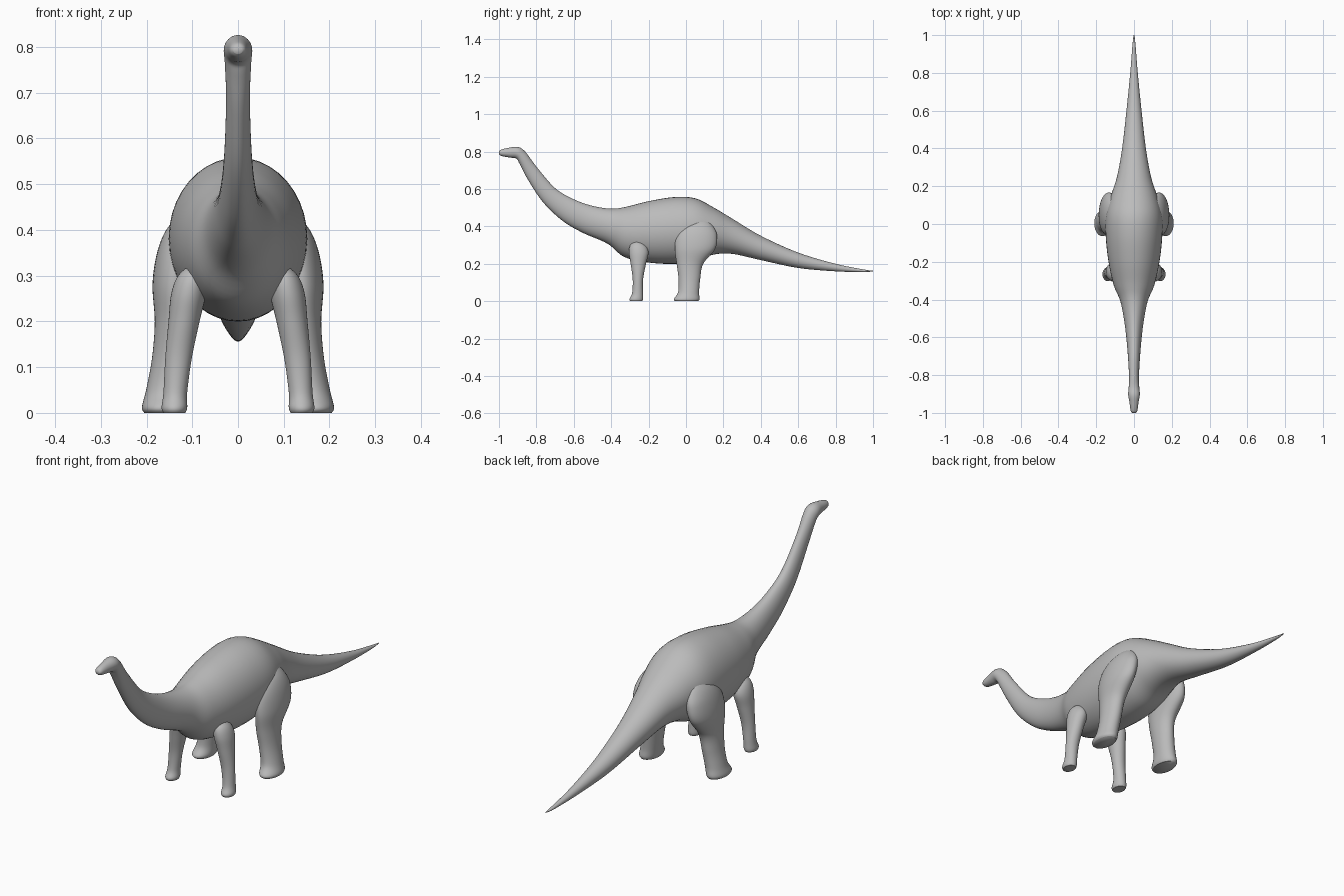
import bpy
import bmesh
import math
from mathutils import Vector

SIDES = 40
STEPS = 6

cube = bpy.data.objects.get("Cube")
if cube:
    bpy.data.objects.remove(cube, do_unlink=True)

# Single plain skin colour
skin = bpy.data.materials.new("grey_skin")
skin.use_nodes = True
grey = (0.5, 0.5, 0.5, 1)
skin.diffuse_color = grey
skin.node_tree.nodes["Principled BSDF"].inputs["Base Color"].default_value = grey


def spline(rows):
    """Smoothly interpolate rows of numbers with a Catmull-Rom spline."""
    result = []
    last = len(rows) - 1
    for i in range(last):
        before, start = rows[max(i - 1, 0)], rows[i]
        end, after = rows[i + 1], rows[min(i + 2, last)]
        for step in range(STEPS):
            t = step / STEPS
            row = []
            for a, b, c, d in zip(before, start, end, after):
                slope_in, slope_out = (c - a) / 2, (d - b) / 2
                row.append(b + slope_in * t
                           + (3 * (c - b) - 2 * slope_in - slope_out) * t ** 2
                           + (2 * (b - c) + slope_in + slope_out) * t ** 3)
            result.append(row)
    result.append(rows[-1])
    return result


def loft(name, sections):
    """Skin elliptical sections, each given as centre and two half axes."""
    bm = bmesh.new()
    rings = []
    for centre, across, along in sections:
        ring = []
        for k in range(SIDES):
            angle = math.tau * k / SIDES
            ring.append(bm.verts.new(
                centre + across * math.cos(angle) + along * math.sin(angle)))
        rings.append(ring)
    for lower, upper in zip(rings, rings[1:]):
        for k in range(SIDES):
            n = (k + 1) % SIDES
            bm.faces.new((lower[k], lower[n], upper[n], upper[k]))
    bm.faces.new(rings[0])
    bm.faces.new(rings[-1])
    bmesh.ops.recalc_face_normals(bm, faces=bm.faces)
    mesh = bpy.data.meshes.new(name)
    bm.to_mesh(mesh)
    bm.free()
    mesh.materials.append(skin)
    obj = bpy.data.objects.new(name, mesh)
    bpy.context.collection.objects.link(obj)
    bpy.ops.object.select_all(action="DESELECT")
    obj.select_set(True)
    bpy.context.view_layer.objects.active = obj
    bpy.ops.object.shade_smooth_by_angle(angle=math.radians(60))
    return obj


# Head, neck, trunk and tail: upper y, upper z, lower y, lower z, half width
body_profile = [
    (-1, .8, -1, .785, .01),
    (-.99, .81, -.985, .776, .018),
    (-.95, .82, -.94, .768, .024),
    (-.9, .825, -.907, .762, .031),
    (-.86, .8, -.89, .735, .029),
    (-.8, .72, -.845, .65, .026),
    (-.7, .605, -.765, .53, .03),
    (-.6, .545, -.66, .43, .038),
    (-.5, .51, -.55, .365, .05),
    (-.4, .495, -.42, .308, .072),
    (-.32, .505, -.33, .237, .107),
    (-.2, .535, -.2, .207, .135),
    (-.06, .557, -.06, .2, .15),
    (.05, .55, .05, .215, .148),
    (.15, .5, .15, .25, .122),
    (.25, .44, .25, .253, .09),
    (.4, .35, .4, .22, .063),
    (.6, .26, .6, .178, .04),
    (.8, .2, .8, .16, .02),
    (.95, .17, .95, .156, .008),
    (1, .163, 1, .16, .002),
]
body_sections = []
for upper_y, upper_z, lower_y, lower_z, width in spline(body_profile):
    upper = Vector((0, upper_y, upper_z))
    lower = Vector((0, lower_y, lower_z))
    body_sections.append(
        ((upper + lower) / 2, Vector((width, 0, 0)), (upper - lower) / 2))
loft("body", body_sections)

# Legs from sole to shoulder or hip: x, y, z, half width, half depth
leg_profiles = {
    "front": [
        (.139, -.266, 0, .024, .032),
        (.139, -.266, .012, .028, .036),
        (.137, -.259, .045, .026, .029),
        (.13, -.257, .12, .029, .028),
        (.118, -.255, .2, .034, .041),
        (.108, -.253, .26, .038, .052),
        (.1, -.257, .3, .031, .041),
        (.095, -.26, .325, .008, .01),
    ],
    "rear": [
        (.167, .004, 0, .038, .062),
        (.167, .004, .013, .043, .068),
        (.16, .014, .05, .041, .056),
        (.148, .018, .12, .04, .058),
        (.14, .021, .2, .042, .071),
        (.14, .048, .28, .047, .108),
        (.129, .057, .35, .048, .109),
        (.115, .063, .4, .042, .083),
        (.105, .075, .432, .022, .04),
        (.102, .08, .438, .005, .01),
    ],
}
for position, profile in leg_profiles.items():
    for side, sign in (("left", 1), ("right", -1)):
        sections = []
        for x, y, z, width, depth in spline(profile):
            sections.append((Vector((sign * x, y, z)),
                             Vector((width, 0, 0)), Vector((0, depth, 0))))
        loft(f"{position}_{side}_leg", sections)
